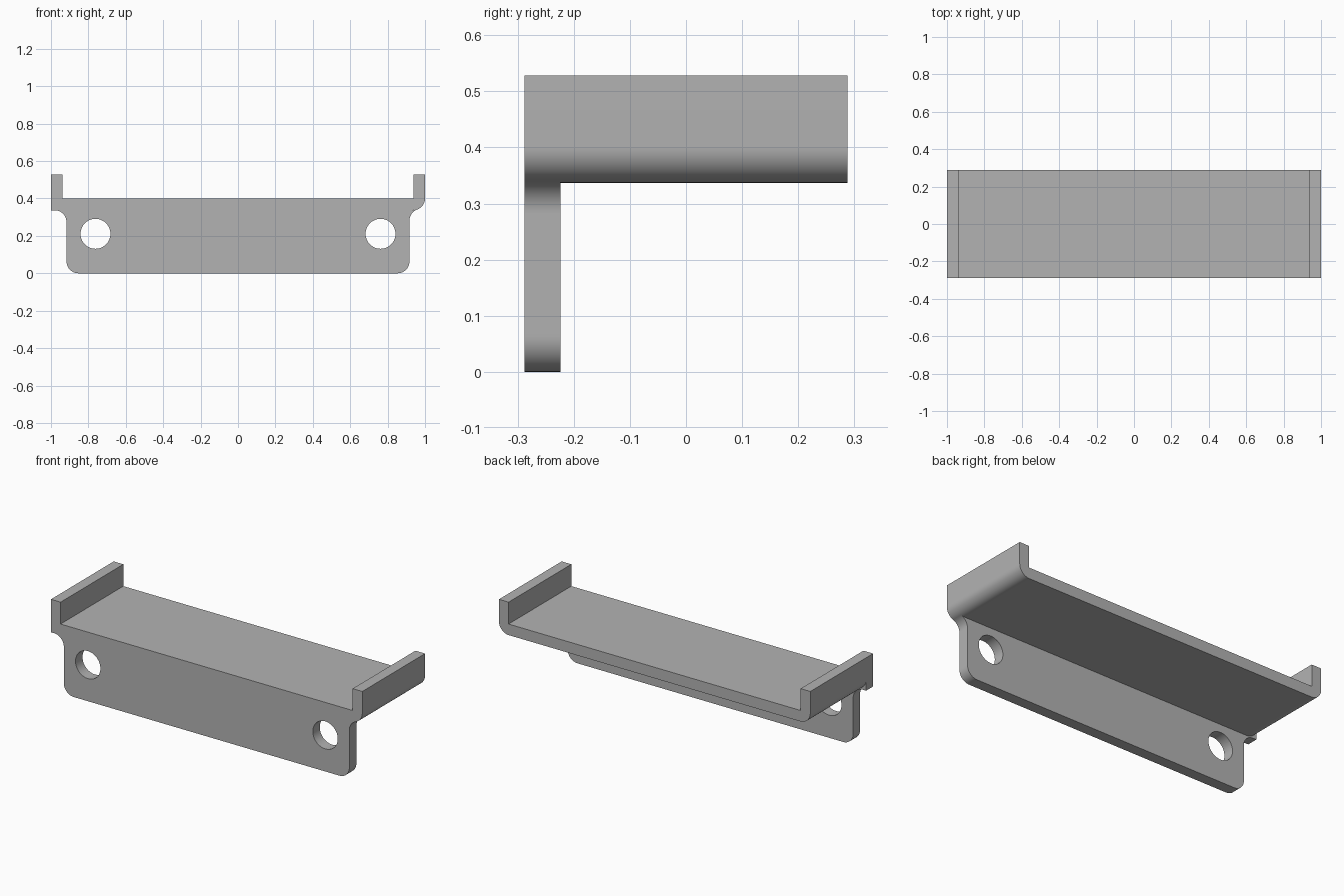
import bpy
import bmesh
from math import sin, cos, pi, sqrt, atan2

cube = bpy.data.objects.get("Cube")
if cube:
    bpy.data.objects.remove(cube, do_unlink=True)

# Main dimensions
HALF_DEPTH = 0.288
SHEET = 0.064                 # sheet thickness and outer bend radius
FLOOR, TOP = 0.401, 0.528     # tray floor and wall tops
UNDER = FLOOR - SHEET
PLATE_X = 0.917               # half width of the mounting plate
FILLET = 0.063
BEND_X = 1 - SHEET
WALL_X = 0.938

grey = bpy.data.materials.new("plain grey")
grey.use_nodes = True
colour = (0.45, 0.45, 0.45, 1)
grey.diffuse_color = colour
grey.node_tree.nodes["Principled BSDF"].inputs["Base Color"].default_value = colour


def arc(cx, cz, radius, start, end, steps=12):
    """Points of an arc in the x-z plane, ends included."""
    angles = [start + (end - start) * i / steps for i in range(steps + 1)]
    return [(cx + radius * cos(a), cz + radius * sin(a)) for a in angles]


def extrude_profile(name, points, front, back):
    """Solid made from an x-z outline, drawn out along y."""
    bm = bmesh.new()
    face = bm.faces.new([bm.verts.new((x, front, z)) for x, z in points])
    new = bmesh.ops.extrude_face_region(bm, geom=[face])["geom"]
    verts = [v for v in new if isinstance(v, bmesh.types.BMVert)]
    bmesh.ops.translate(bm, verts=verts, vec=(0, back - front, 0))
    bmesh.ops.recalc_face_normals(bm, faces=bm.faces)
    mesh = bpy.data.meshes.new(name)
    bm.to_mesh(mesh)
    bm.free()
    obj = bpy.data.objects.new(name, mesh)
    bpy.context.collection.objects.link(obj)
    mesh.materials.append(grey)
    return obj


def make_active(obj):
    bpy.ops.object.select_all(action='DESELECT')
    obj.select_set(True)
    bpy.context.view_layer.objects.active = obj


# Tray: a shallow channel with rounded lower corners
left_bend = arc(-BEND_X, FLOOR, SHEET, pi, 1.5 * pi)
right_bend = arc(BEND_X, FLOOR, SHEET, -pi / 2, 0)
tray_outline = [(-1, TOP)] + left_bend + right_bend + [
    (1, TOP), (WALL_X, TOP), (WALL_X, FLOOR), (-WALL_X, FLOOR), (-WALL_X, TOP)]
tray = extrude_profile("tray", tray_outline, -HALF_DEPTH, HALF_DEPTH)

# Mounting plate: the +x fillet flows into the tray bend, the -x one ends in a square tab
fillet_x = PLATE_X + FILLET
dx = fillet_x - BEND_X
dz = sqrt((SHEET + FILLET) ** 2 - dx ** 2)
touch = atan2(-dz, dx)
plate_outline = (
    arc(-PLATE_X + SHEET, SHEET, SHEET, pi, 1.5 * pi)
    + arc(PLATE_X - SHEET, SHEET, SHEET, -pi / 2, 0)
    + arc(fillet_x, FLOOR - dz, FILLET, pi, pi + touch)
    + arc(BEND_X, FLOOR, SHEET, touch, -pi / 2)[1:]
    + left_bend[::-1]
    + [(-1, UNDER)]
    + arc(-fillet_x, UNDER - FILLET, FILLET, pi / 2, 0))
plate = extrude_profile("mounting_plate", plate_outline,
                        -HALF_DEPTH, -HALF_DEPTH + SHEET)

# Screw holes
for side in (-1, 1):
    hole = arc(side * 0.762, 0.211, 0.08, 0, 2 * pi, 48)[:-1]
    cutter = extrude_profile("hole_cutter", hole, -0.4, -0.1)
    cutter.hide_render = True
    make_active(plate)
    cut = plate.modifiers.new("screw hole", 'BOOLEAN')
    cut.operation = 'DIFFERENCE'
    cut.solver = 'EXACT'
    cut.object = cutter
    bpy.ops.object.modifier_apply(modifier=cut.name)
    bpy.data.objects.remove(cutter, do_unlink=True)

# Smooth bends, sharp edges
for obj in (tray, plate):
    make_active(obj)
    bpy.ops.object.shade_smooth_by_angle(angle=pi / 6)
